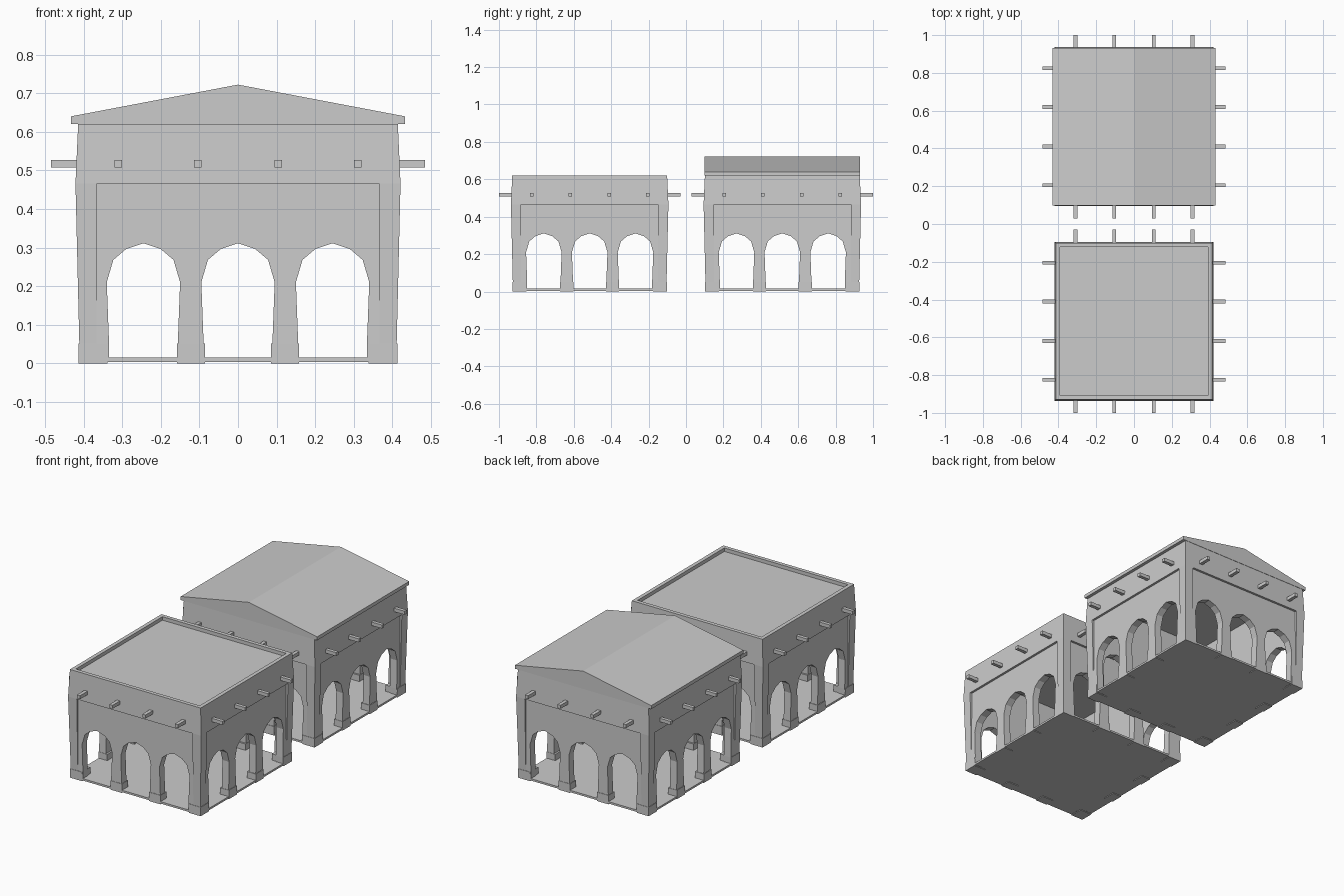
import bpy, bmesh
from math import pi
from mathutils import Matrix

if "Cube" in bpy.data.objects:
    bpy.data.objects.remove(bpy.data.objects["Cube"])


def finish(bm, name):
    bmesh.ops.recalc_face_normals(bm, faces=bm.faces)
    me = bpy.data.meshes.new(name)
    bm.to_mesh(me)
    bm.free()
    ob = bpy.data.objects.new(name, me)
    bpy.context.collection.objects.link(ob)
    return ob


def add_box(bm, lo, hi, mat=Matrix()):
    size = [b - a for a, b in zip(lo, hi)]
    mid = [(a + b) / 2 for a, b in zip(lo, hi)]
    bmesh.ops.create_cube(bm, size=1, matrix=mat @ Matrix.Translation(mid) @ Matrix.Diagonal((*size, 1)))


def add_loft(bm, loops):
    # Closed solid through a list of matching vertex loops
    rings = [[bm.verts.new(p) for p in loop] for loop in loops]
    n = len(rings[0])
    for a, b in zip(rings, rings[1:]):
        for i in range(n):
            j = (i + 1) % n
            bm.faces.new((a[i], a[j], b[j], b[i]))
    bm.faces.new(rings[0])
    bm.faces.new(rings[-1])


def extrude_xz(bm, profile, y0, y1):
    add_loft(bm, [[(x, y, z) for x, z in profile] for y in (y0, y1)])


def square(h, z):
    return [(-h, -h, z), (h, -h, z), (h, h, z), (-h, h, z)]


def cut(ob, bm):
    cutter = finish(bm, "cutter")
    cutter.hide_render = True
    mod = ob.modifiers.new("cut", 'BOOLEAN')
    mod.operation, mod.solver, mod.object = 'DIFFERENCE', 'EXACT', cutter
    bpy.context.view_layer.objects.active = ob
    bpy.ops.object.modifier_apply(modifier=mod.name)
    bpy.data.objects.remove(cutter)


SIDES = [Matrix.Rotation(k * pi / 2, 4, 'Z') for k in range(4)]
ARCH = [(-.089, -.1), (-.089, .05), (-.095, .21), (-.078, .268), (-.045, .296), (0, .311),
        (.045, .296), (.078, .268), (.095, .21), (.089, .05), (.089, -.1)]
BAYS = (-.245, 0, .245)


def pavilion(label, yc, gabled):
    parts = []
    # Walls that flare to the lintel line, then taper to the top
    bm = bmesh.new()
    add_loft(bm, [square(h, z) for h, z in ((.412, .003), (.411, .05), (.421, .466), (.414, .62))])
    walls = finish(bm, label + "_walls")
    parts.append(walls)
    # Interior room
    bm = bmesh.new()
    add_box(bm, (-.367, -.367, -.2), (.367, .367, .585))
    cut(walls, bm)
    # Arched openings, straight through in both directions
    for side in SIDES[:2]:
        bm = bmesh.new()
        for c in BAYS:
            extrude_xz(bm, [(x + c, z) for x, z in ARCH], -.6, .6)
        bm.transform(side)
        cut(walls, bm)
    # Recessed panel below the lintel on each face
    for side in SIDES:
        bm = bmesh.new()
        add_loft(bm, [[(-.366, -.5, z), (.366, -.5, z), (.366, y, z), (-.366, y, z)]
                      for y, z in ((-.4105, .052), (-.408, .465))])
        bm.transform(side)
        cut(walls, bm)
    if not gabled:
        # Sunken flat roof behind a parapet
        bm = bmesh.new()
        add_box(bm, (-.392, -.392, .6), (.392, .392, .8))
        cut(walls, bm)
    # Floor slab
    bm = bmesh.new()
    add_box(bm, (-.4115, -.4115, .004), (.4115, .4115, .015))
    parts.append(finish(bm, label + "_floor"))
    # Pillar base blocks
    bm = bmesh.new()
    for side in SIDES:
        add_box(bm, (.338, .338, 0), (.413, .413, .051), side)
        for x in (-.122, .122):
            add_box(bm, (x - .036, -.413, 0), (x + .036, -.357, .051), side)
    parts.append(finish(bm, label + "_pillar_bases"))
    # Projecting roof beam ends
    bm = bmesh.new()
    for side in SIDES:
        for x in (-.31, -.104, .104, .31):
            add_box(bm, (x - .01, -.485, .507), (x + .01, -.4, .527), side)
    parts.append(finish(bm, label + "_beam_ends"))
    if gabled:
        # Low pitched roof
        bm = bmesh.new()
        extrude_xz(bm, [(-.432, .62), (.432, .62), (.432, .64), (0, .722), (-.432, .64)], -.416, .416)
        parts.append(finish(bm, label + "_pitched_roof"))
    for p in parts:
        p.location.y = yc


pavilion("flat_pavilion", -.515, False)
pavilion("gabled_pavilion", .515, True)
